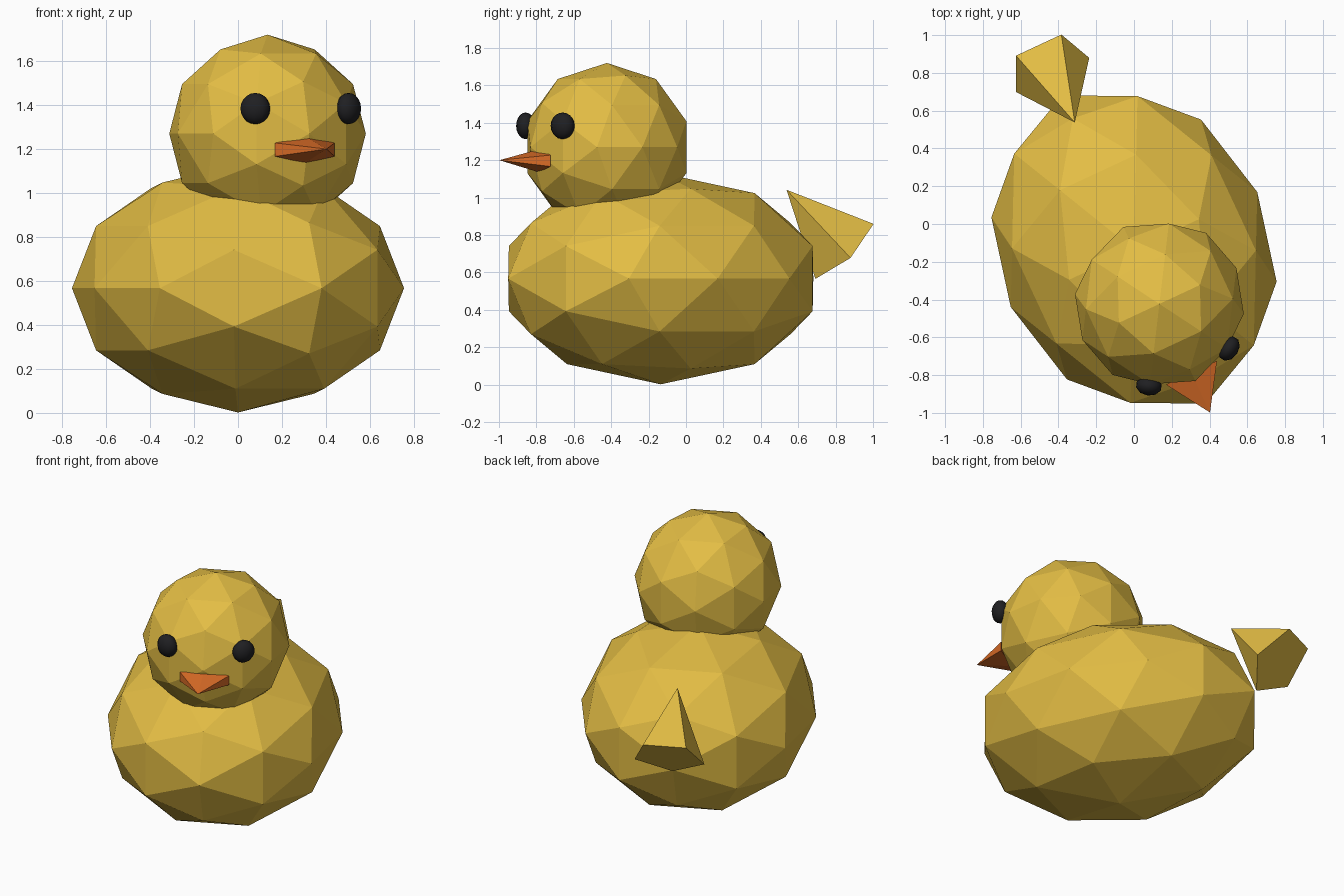
import bpy, bmesh, math
from mathutils import Matrix, Vector

if "Cube" in bpy.data.objects:
    bpy.data.objects.remove(bpy.data.objects["Cube"])

# Whole toy is turned about z; parts are built facing -y and then placed
PLACE = Matrix.Translation((0, -0.135, 0)) @ Matrix.Rotation(math.radians(25), 4, 'Z')


def material(name, rgb):
    m = bpy.data.materials.new(name)
    m.diffuse_color = (*rgb, 1)
    m.use_nodes = True
    m.node_tree.nodes["Principled BSDF"].inputs["Base Color"].default_value = m.diffuse_color
    return m


yellow = material("duck_yellow", (0.77, 0.51, 0.058))
orange = material("beak_orange", (0.70, 0.15, 0.02))
black = material("eye_black", (0.014, 0.014, 0.016))


def finish(name, bm, mat, local):
    bm.transform(PLACE @ local)
    bmesh.ops.recalc_face_normals(bm, faces=bm.faces[:])
    me = bpy.data.meshes.new(name)
    bm.to_mesh(me)
    bm.free()
    me.materials.append(mat)
    ob = bpy.data.objects.new(name, me)
    bpy.context.collection.objects.link(ob)
    return ob


def faceted_ball(name, centre, size):
    """Icosahedron from golden rectangles, split once and rounded."""
    bm = bmesh.new()
    g = (1 + math.sqrt(5)) / 2
    for i in (-1, 1):
        for j in (-g, g):
            for p in ((j, i, 0), (0, j, i), (i, 0, j)):
                bm.verts.new(p)
    bmesh.ops.convex_hull(bm, input=bm.verts[:])
    bmesh.ops.subdivide_edges(bm, edges=bm.edges[:], cuts=1, use_grid_fill=True)
    for v in bm.verts:
        v.co.normalize()
    return finish(name, bm, yellow, Matrix.Translation(centre) @ Matrix.Diagonal((*size, 1)))


def cone(name, sides, mat, base, tip, up, r_side, r_up):
    """Cone with a base corner pointing along -up."""
    base, tip, up = Vector(base), Vector(tip), Vector(up).normalized()
    side = up.cross(tip - base).normalized()
    bm = bmesh.new()
    ring = []
    for k in range(sides):
        a = 2 * math.pi * k / sides
        ring.append(bm.verts.new(base + side * r_side * math.sin(a) - up * r_up * math.cos(a)))
    point = bm.verts.new(tip)
    bm.faces.new(ring)
    for k in range(sides):
        bm.faces.new((ring[k], ring[(k + 1) % sides], point))
    return finish(name, bm, mat, Matrix.Identity(4))


# Body and head
faceted_ball("body", (0, 0, 0.567), (0.72, 0.9, 0.565))
faceted_ball("head", (0, -0.318, 1.27), (0.45, 0.45, 0.45))

# Flattened hexagonal beak and tilted five-sided tail
cone("beak", 6, orange, (0, -0.72, 1.197), (0, -0.952, 1.2), (0, 0, 1), 0.172, 0.061)
cone("tail", 5, yellow, (0, 1.068, 0.728), (0, 0.742, 1.042), (0, 0.69, 0.72), 0.225, 0.225)

# Eyes, flattened towards the head
for s, label in ((-1, "right"), (1, "left")):
    bm = bmesh.new()
    bmesh.ops.create_uvsphere(bm, u_segments=10, v_segments=10, radius=0.071)
    for f in bm.faces:
        f.smooth = True
    finish("eye_" + label, bm, black,
           Matrix.Translation((s * 0.234, -0.688, 1.384))
           @ Matrix.Rotation(math.radians(s * 32), 4, 'Z')
           @ Matrix.Diagonal((0.98, 0.72, 1, 1)))
